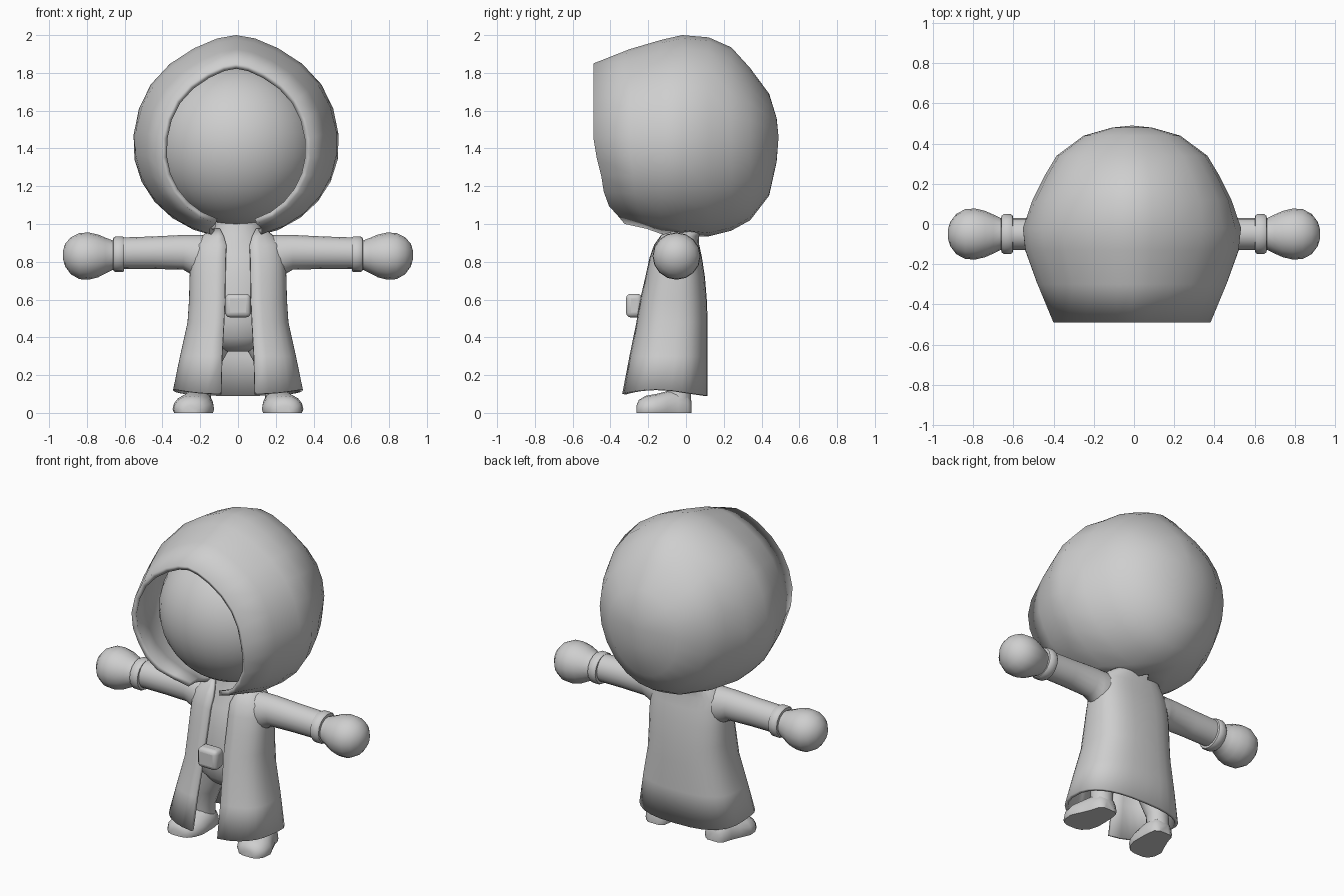
import bpy, bmesh, math
from math import sin, cos, pi

grey = bpy.data.materials.new("light grey")
grey.diffuse_color = (0.62, 0.62, 0.62, 1)


def finish(obj, angle=45):
    obj.data.materials.append(grey)
    bpy.ops.object.select_all(action='DESELECT')
    obj.select_set(True)
    bpy.context.view_layer.objects.active = obj
    bpy.ops.object.shade_smooth_by_angle(angle=math.radians(angle))
    return obj


def loft(name, rings, closed=True, thick=0.0):
    """Bridge equal-length rings; closed rings get end caps."""
    bm = bmesh.new()
    rows = [[bm.verts.new(p) for p in r] for r in rings]
    n = len(rows[0])
    for a, b in zip(rows, rows[1:]):
        for i in range(n if closed else n - 1):
            j = (i + 1) % n
            bm.faces.new((a[i], a[j], b[j], b[i]))
    if closed:
        bm.faces.new(rows[0])
        bm.faces.new(rows[-1])
    bmesh.ops.remove_doubles(bm, verts=bm.verts, dist=0.0005)
    bmesh.ops.recalc_face_normals(bm, faces=bm.faces)
    me = bpy.data.meshes.new(name)
    bm.to_mesh(me)
    bm.free()
    obj = bpy.data.objects.new(name, me)
    bpy.context.collection.objects.link(obj)
    if thick:
        m = obj.modifiers.new("thickness", 'SOLIDIFY')
        m.thickness = thick
        m.offset = -1
    return finish(obj)


def spow(v, p):
    return math.copysign(abs(v) ** p, v)


def turned(side, prof, n=16, y=-0.05):
    """Rings around the x axis from (x, radius y, radius z, centre z)."""
    return [[(side * x, y + ry * cos(2 * pi * i / n), zc + rz * sin(2 * pi * i / n))
             for i in range(n)] for x, ry, rz, zc in prof]


def rim_lean(z):
    """How far the hood rim is set back at height z."""
    pts = [(1.42, 0), (1.22, 0.05), (1.12, 0.06), (1.02, 0.15), (0.9, 0.24)]
    if z >= 1.42:
        return 0
    for (z0, a), (z1, b) in zip(pts, pts[1:]):
        if z >= z1:
            return a + (b - a) * (z0 - z) / (z0 - z1)
    return 0.24


# Hood: peaked arches swept from the face opening to a closed back
hood = []
for y, w, top, bot, mid, lean, open_deg in [
        (-0.49, 0.395, 1.85, 0.985, 1.39, 1, 16), (-0.30, 0.475, 1.925, 0.955, 1.40, 0.5, 17),
        (-0.13, 0.535, 1.975, 0.93, 1.42, 0, 15), (-0.02, 0.545, 2.0, 0.925, 1.42, 0, 10),
        (0.12, 0.495, 1.988, 0.935, 1.43, 0, 0), (0.24, 0.435, 1.935, 0.965, 1.44, 0, 0),
        (0.34, 0.375, 1.825, 1.02, 1.45, 0, 0), (0.44, 0.24, 1.69, 1.15, 1.45, 0, 0),
        (0.48, 0.10, 1.56, 1.33, 1.46, 0, 0), (0.49, 0, 1.46, 1.46, 1.46, 0, 0)]:
    ring = []
    T = math.radians(180 - open_deg)
    for i in range(25):
        t = -T + 2 * T * i / 24
        c = cos(t)
        z = mid + ((top - mid) if c > 0 else (mid - bot)) * c
        pinch = 1 - 0.3 * max(0, c) ** 6
        ring.append((w * sin(t) * pinch - 0.01, y + lean * rim_lean(z), z))
    hood.append(ring)
loft("hood", hood, closed=False, thick=0.03)

# Head inside the hood
bpy.ops.mesh.primitive_uv_sphere_add(segments=32, ring_count=20, radius=0.42,
                                     location=(-0.005, -0.05, 1.415))
head = bpy.context.object
head.name = "head"
head.scale = (1.02, 0.96, 1.0)
finish(head)

# Coat: open-front flared shell, hem a little lower at the back
coat = []
N = 28
for z, w, yf, yb, gap in [
        (0.125, 0.345, -0.34, 0.115, 0.09), (0.30, 0.308, -0.302, 0.115, 0.085),
        (0.48, 0.268, -0.265, 0.115, 0.075), (0.60, 0.26, -0.245, 0.11, 0.07),
        (0.72, 0.257, -0.217, 0.10, 0.068), (0.82, 0.25, -0.195, 0.085, 0.066),
        (0.89, 0.235, -0.17, 0.07, 0.062), (0.935, 0.195, -0.14, 0.07, 0.075),
        (0.975, 0.14, -0.115, 0.085, 0.095)]:
    p = 0.75
    a0 = math.asin((gap / w) ** (1 / p))
    ring = []
    for i in range(N + 1):
        a = a0 + (2 * pi - 2 * a0) * i / N
        c = spow(cos(a), p)
        dz = 0.0
        if z < 0.2:
            dz = -0.035 * max(0, -c) - 0.025 * max(0, c) ** 3
        ring.append((w * spow(sin(a), p), (yf + yb) / 2 - (yb - yf) / 2 * c, z + dz))
    coat.append(ring)
loft("coat", coat, closed=False, thick=0.02)

# Shirt and trousers under the coat
body = []
for z, w, d, yc in [(0.325, 0.06, 0.04, -0.07), (0.345, 0.13, 0.09, -0.07),
                    (0.40, 0.19, 0.135, -0.07), (0.48, 0.22, 0.15, -0.07),
                    (0.56, 0.22, 0.155, -0.07), (0.72, 0.21, 0.135, -0.065),
                    (0.84, 0.19, 0.115, -0.06), (0.94, 0.13, 0.095, -0.03),
                    (1.06, 0.11, 0.09, -0.02)]:
    body.append([(w * cos(2 * pi * i / 20), yc + d * sin(2 * pi * i / 20), z)
                 for i in range(20)])
loft("body", body)

# Belt buckle
bpy.ops.mesh.primitive_cube_add(size=1, location=(0, -0.275, 0.568))
buckle = bpy.context.object
buckle.name = "belt_buckle"
buckle.scale = (0.135, 0.085, 0.125)
bpy.ops.object.transform_apply(location=False, rotation=False, scale=True)
bev = buckle.modifiers.new("soft edges", 'BEVEL')
bev.width = 0.025
bev.segments = 3
finish(buckle, 60)

for side, tag in ((-1, "left"), (1, "right")):
    # Sleeve, flaring into the coat at the armpit
    loft(tag + "_sleeve", turned(side, [
        (0.12, 0.09, 0.105, 0.835), (0.21, 0.092, 0.118, 0.825), (0.25, 0.087, 0.104, 0.838),
        (0.29, 0.083, 0.092, 0.85), (0.45, 0.08, 0.086, 0.848), (0.63, 0.08, 0.083, 0.845)]))
    # Cuff band
    loft(tag + "_cuff", turned(side, [
        (0.602, 0.075, 0.075, 0.84), (0.604, 0.093, 0.09, 0.84), (0.615, 0.10, 0.095, 0.84),
        (0.647, 0.10, 0.095, 0.84), (0.660, 0.09, 0.088, 0.84), (0.662, 0.07, 0.07, 0.84)]))
    # Mitten hand
    loft(tag + "_hand", turned(side, [
        (0.62, 0.07, 0.07, 0.835), (0.66, 0.077, 0.077, 0.835), (0.70, 0.097, 0.094, 0.833),
        (0.74, 0.115, 0.113, 0.831), (0.79, 0.127, 0.125, 0.83), (0.84, 0.124, 0.122, 0.83),
        (0.885, 0.10, 0.098, 0.832), (0.915, 0.06, 0.06, 0.835), (0.927, 0.02, 0.02, 0.837)]))
    # Trouser leg
    leg = []
    for z, x, yc, r in [(0.44, 0.11, -0.07, 0.09), (0.34, 0.13, -0.06, 0.085),
                        (0.24, 0.175, -0.05, 0.075), (0.14, 0.208, -0.04, 0.066),
                        (0.03, 0.21, -0.037, 0.066)]:
        leg.append([(side * (x + r * cos(2 * pi * i / 14)), yc + r * sin(2 * pi * i / 14), z)
                    for i in range(14)])
    loft(tag + "_leg", leg)
    # Shoe with a flat sole and rounded, slightly splayed toe
    shoe = []
    for y, x, w, h in [(-0.262, 0.25, 0.035, 0.04), (-0.25, 0.247, 0.07, 0.068),
                       (-0.215, 0.242, 0.098, 0.09), (-0.16, 0.236, 0.11, 0.10),
                       (-0.10, 0.222, 0.095, 0.115), (-0.04, 0.21, 0.08, 0.125),
                       (0.01, 0.207, 0.068, 0.10), (0.03, 0.207, 0.04, 0.06)]:
        shoe.append([(side * (x + w * spow(cos(2 * pi * i / 16), 0.85)), y,
                      max(0, h * (0.2 + 0.8 * sin(2 * pi * i / 16)))) for i in range(16)])
    loft(tag + "_shoe", shoe)
